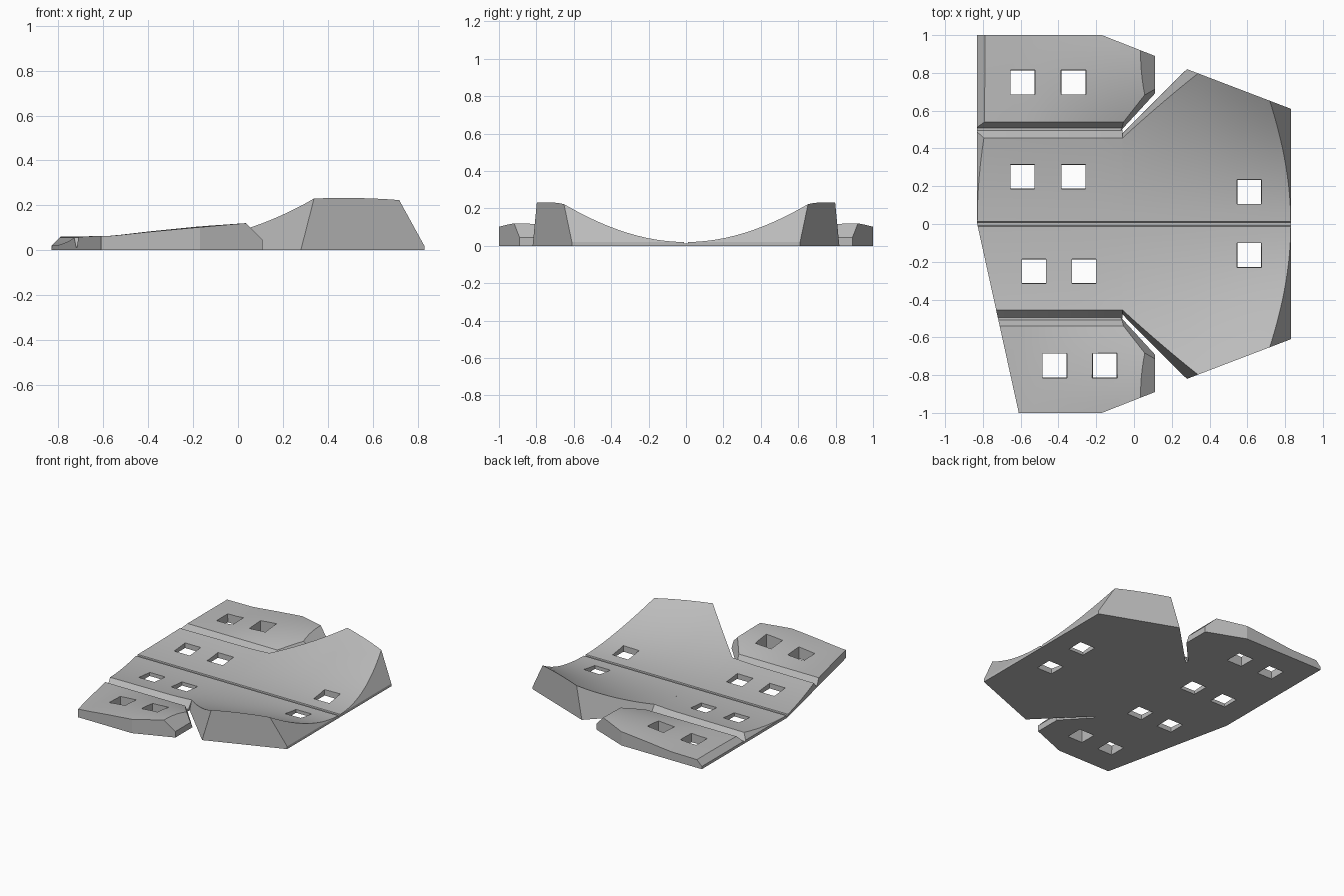
import bpy, bmesh, math
from mathutils import Matrix, Vector

if "Cube" in bpy.data.objects:
    bpy.data.objects.remove(bpy.data.objects["Cube"])

grey = bpy.data.materials.new("plain_grey")
grey.use_nodes = True
colour = (0.5, 0.5, 0.5, 1)
grey.diffuse_color = colour
grey.node_tree.nodes["Principled BSDF"].inputs["Base Color"].default_value = colour

GROOVE = 0.012   # height of every groove floor
STEM = -0.06     # x where the slits begin


def spread(a, b, n):
    return [a + (b - a) * i / n for i in range(n + 1)]


def curve(points, x):
    """Piecewise linear value through (x, value) points."""
    for (x0, v0), (x1, v1) in zip(points, points[1:]):
        if x <= x1:
            t = max(0, (x - x0) / (x1 - x0))
            return v0 + (v1 - v0) * t
    return points[-1][1]


# Top surfaces: a trough that deepens toward +x, and gently domed flaps
BOWL = [(-0.83, 0.17), (-0.2, 0.19), (0.1, 0.27), (0.34, 0.33), (0.7, 0.47), (0.83, 0.51)]
CREST = [(-0.83, 0.06), (-0.57, 0.063), (-0.4, 0.083), (-0.17, 0.106), (0.03, 0.12), (0.2, 0.125)]


def trough(x, y):
    if abs(y) < 0.01:
        return GROOVE
    return 0.02 + curve(BOWL, x) * y * y


def stem_top(x, y):
    return GROOVE if abs(y) > 0.49 else trough(x, y)


def flap_top(x, y):
    y = abs(y)
    if y < 0.53:
        return GROOVE
    t = (y - 0.54) / 0.36
    return 0.058 + (curve(CREST, x) - 0.058) * t * (2 - t)


def both_sides(half):
    return [-y for y in reversed(half)] + half


def panel(name, xs, ys, height, planes):
    """Solid with a shaped top and flat base, trimmed by (point, outward normal) planes."""
    bm = bmesh.new()
    rows = [[bm.verts.new((x, y, height(x, y))) for x in xs] for y in ys]
    for r0, r1 in zip(rows, rows[1:]):
        for i in range(len(xs) - 1):
            bm.faces.new((r0[i], r0[i + 1], r1[i + 1], r1[i]))
    new = bmesh.ops.extrude_face_region(bm, geom=bm.faces[:])["geom"]
    for v in new:
        if isinstance(v, bmesh.types.BMVert):
            v.co.z = 0
    bmesh.ops.recalc_face_normals(bm, faces=bm.faces[:])
    for point, normal in planes:
        bmesh.ops.bisect_plane(bm, geom=bm.verts[:] + bm.edges[:] + bm.faces[:], dist=1e-5,
                               plane_co=point, plane_no=Vector(normal).normalized(),
                               clear_outer=True)
        bmesh.ops.holes_fill(bm, edges=[e for e in bm.edges if e.is_boundary], sides=0)
    bmesh.ops.recalc_face_normals(bm, faces=bm.faces[:])
    return make_object(name, bm)


def make_object(name, bm):
    mesh = bpy.data.meshes.new(name)
    bm.to_mesh(mesh)
    bm.free()
    mesh.materials.append(grey)
    ob = bpy.data.objects.new(name, mesh)
    bpy.context.collection.objects.link(ob)
    return ob


# Trimming planes shared by the panels
left_chamfer = ((-0.83, 0, 0.02), (-1, 0, 1))
left_edge = ((-0.83, 0, 0), (-1, 0, 0))
slant_edge = ((-0.83, 0, 0), (-1, -0.22, 0))
right_edge = ((0.83, 0, 0), (1, 0, 0))
right_chamfer = ((0.83, 0, 0.02), (1, 0, 0.55))

# Narrow half of the trough, ending at the long grooves
stem_rows = [0.009, 0.012] + spread(0.06, 0.455, 8) + [0.495, 0.5]
parts = [panel("narrow_panel", spread(-0.86, STEM, 14), both_sides(stem_rows), stem_top,
               [left_edge, left_chamfer, slant_edge])]

# Wide half of the trough, with raised wings
wing_rows = [0.009, 0.012] + spread(0.06, 0.86, 16)
wing_planes = [right_edge, right_chamfer]
for s in (1, -1):
    wing_planes += [((0.28, 0.82 * s, 0), (0.21, 0.55 * s, 0)),
                    ((0.28, 0.82 * s, 0), (-0.707, 0.707 * s, 0.25))]
parts.append(panel("wide_panel", spread(STEM, 0.86, 18), both_sides(wing_rows), trough, wing_planes))

# Side flaps
for s, name in ((1, "back_flap"), (-1, "front_flap")):
    ys = [s * y for y in [0.5, 0.507] + spread(0.54, 1, 10)]
    planes = [left_edge, left_chamfer,
              ((0.11, 0, 0), (1, 0, 0)), ((0.11, 0, 0.045), (1, 0, 1)),
              ((0.11, 0.89 * s, 0), (0.11, 0.28 * s, 0)),
              ((0.11, 0.69 * s, 0), (0.736, -0.676 * s, 0.35))]
    if s < 0:
        planes.append(slant_edge)
    parts.append(panel(name, spread(-0.86, 0.14, 18), ys, flap_top, planes))

# Square through-holes
HOLES = [(-0.59, 0.75), (-0.32, 0.75), (-0.59, 0.25), (-0.32, 0.25), (-0.53, -0.25),
         (-0.265, -0.25), (-0.42, -0.75), (-0.155, -0.75), (0.61, 0.17), (0.61, -0.165)]
bm = bmesh.new()
for x, y in HOLES:
    bmesh.ops.create_cone(bm, cap_ends=True, segments=4, radius1=0.085, radius2=0.102, depth=0.4,
                          matrix=Matrix.Translation((x, y, 0.1)) @ Matrix.Rotation(math.pi / 4, 4, "Z"))
cutter = make_object("hole_cutter", bm)
cutter.hide_render = True

for ob in parts:
    mod = ob.modifiers.new("holes", "BOOLEAN")
    mod.operation = "DIFFERENCE"
    mod.solver = "EXACT"
    mod.object = cutter
    bpy.ops.object.select_all(action="DESELECT")
    ob.select_set(True)
    bpy.context.view_layer.objects.active = ob
    bpy.ops.object.modifier_apply(modifier=mod.name)
    bpy.ops.object.shade_smooth_by_angle(angle=math.radians(20))
bpy.data.objects.remove(cutter)
